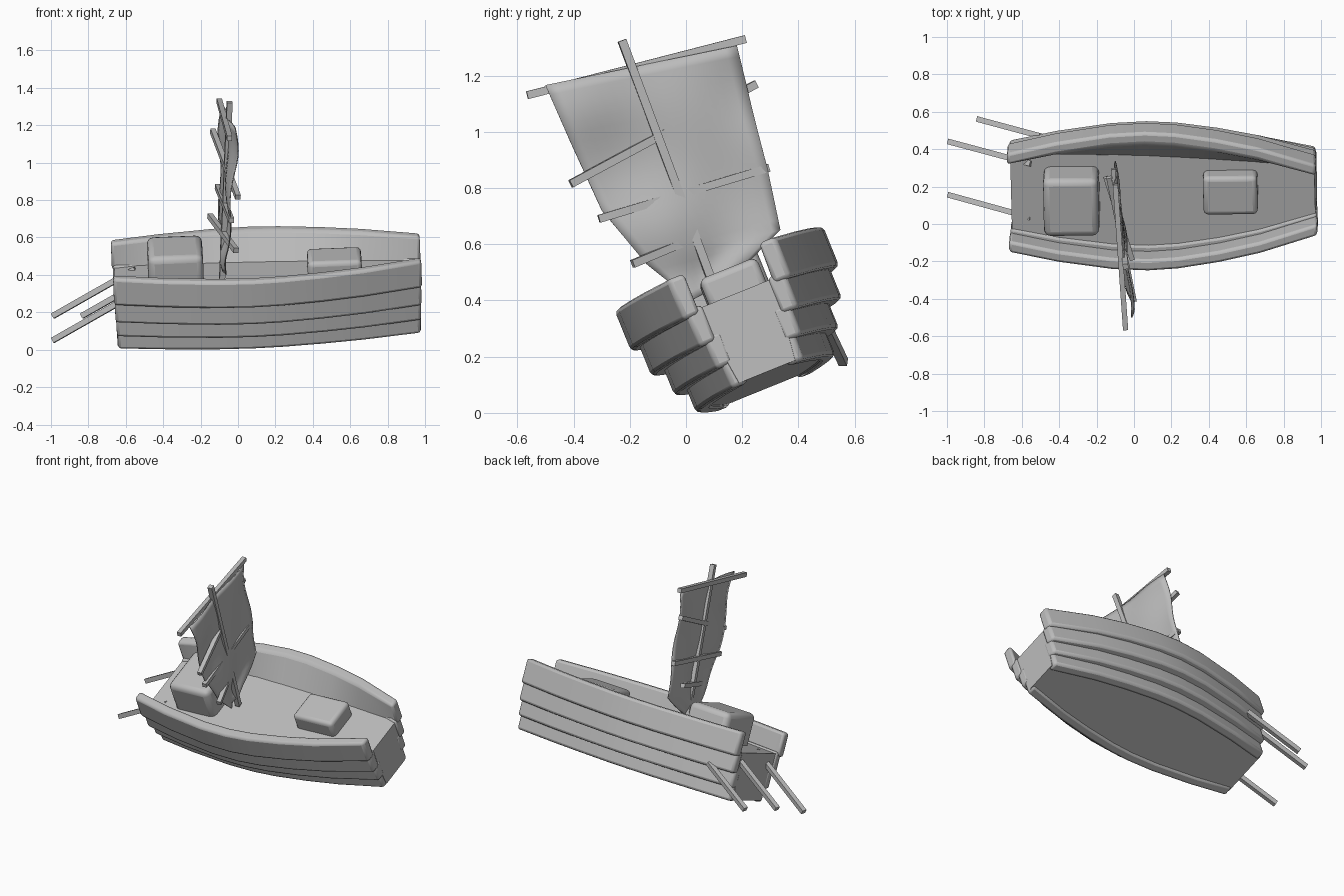
import bpy, bmesh, math
from mathutils import Vector, Matrix

old = bpy.data.objects.get("Cube")
if old:
    bpy.data.objects.remove(old, do_unlink=True)

grey = bpy.data.materials.new("weathered_grey")
grey.use_nodes = True
GREY = (0.5, 0.5, 0.5, 1)
grey.diffuse_color = GREY
grey.node_tree.nodes["Principled BSDF"].inputs["Base Color"].default_value = GREY
parts = []

# Heeled and slightly pitched frame of the stranded hull
fore = Vector((1.63, 0.015, 0.065)).normalized()
side = Vector((0, -0.375, 0.927)).cross(fore).normalized()
up = fore.cross(side)
HULL = Matrix((fore, side, up)).transposed().to_4x4()
HULL.translation = (0.16, 0.281, 0.114)

# Half width of the top plank along the hull, stern to bow
STATIONS = [(-0.82, 0.285), (-0.56, 0.345), (-0.27, 0.39), (-0.08, 0.4),
            (0.08, 0.39), (0.3, 0.355), (0.52, 0.305), (0.83, 0.205)]


def add_object(name, bm, matrix=None, bevel=0.0, segments=2):
    bmesh.ops.recalc_face_normals(bm, faces=bm.faces)
    mesh = bpy.data.meshes.new(name)
    bm.to_mesh(mesh)
    bm.free()
    mesh.materials.append(grey)
    obj = bpy.data.objects.new(name, mesh)
    bpy.context.collection.objects.link(obj)
    if matrix:
        obj.matrix_world = matrix
    if bevel:
        mod = obj.modifiers.new("soft_edges", "BEVEL")
        mod.width, mod.segments = bevel, segments
        mod.limit_method = "ANGLE"
        mod.angle_limit = math.radians(40)
    parts.append(obj)
    return obj


def loft(name, sections, bevel=0.0):
    """Skin a list of closed cross sections and cap both ends."""
    bm = bmesh.new()
    rings = [[bm.verts.new(p) for p in ring] for ring in sections]
    n = len(rings[0])
    for a, b in zip(rings, rings[1:]):
        for i in range(n):
            j = (i + 1) % n
            bm.faces.new((a[i], a[j], b[j], b[i]))
    bm.faces.new(rings[0])
    bm.faces.new(rings[-1])
    return add_object(name, bm, HULL, bevel)


def box(name, center, size, bevel):
    bm = bmesh.new()
    bmesh.ops.create_cube(bm, size=1)
    bmesh.ops.scale(bm, vec=size, verts=bm.verts)
    bmesh.ops.translate(bm, vec=center, verts=bm.verts)
    return add_object(name, bm, HULL, bevel, 3)


def bar(name, a, b, thick=0.03):
    """Square timber from a to b."""
    a, b = Vector(a), Vector(b)
    bm = bmesh.new()
    bmesh.ops.create_cube(bm, size=1)
    bmesh.ops.scale(bm, vec=(thick, thick, (b - a).length), verts=bm.verts)
    turn = (b - a).to_track_quat("Z", "Y").to_matrix().to_4x4()
    return add_object(name, bm, Matrix.Translation((a + b) / 2) @ turn)


# Hull core with deck, bottom and flat ends
core = []
for u, half in STATIONS:
    low, high, x = half * 0.67 - 0.03, half - 0.06, u * 0.985
    core.append([(x, -low, 0), (x, low, 0), (x, high, 0.3), (x, -high, 0.3)])
loft("hull_core", core)

# Overlapping side planks: width ratio, bottom, top
PLANKS = [(1.0, 0.28, 0.435), (0.915, 0.17, 0.31), (0.79, 0.075, 0.2), (0.67, -0.01, 0.11)]
for sign, label in ((-1, "right"), (1, "left")):
    for k, (ratio, bottom, top) in enumerate(PLANKS):
        rings = []
        for u, half in STATIONS:
            out = half * ratio
            inner = foot = out - 0.065
            # The left bulwark slopes inwards to the deck
            if k == 0 and sign > 0:
                foot = min(inner, 0.24 - 0.06 * (u + 0.82))
            x = u * (1 - 0.006 * k)
            rings.append([(x, sign * v, w) for v, w in
                          ((out, bottom), (out, top), (inner, top), (foot, bottom))])
        loft(f"{label}_plank_{k + 1}", rings, 0.016)

# Deck cargo
box("large_crate", (-0.482, -0.01, 0.38), (0.295, 0.33, 0.24), 0.035)
box("small_crate", (0.368, 0.015, 0.34), (0.29, 0.22, 0.13), 0.025)

# Mast and crooked yards
FOOT, HEAD = Vector((-0.085, 0.125, 0.38)), Vector((-0.045, -0.228, 1.325))
bar("mast", FOOT, HEAD, 0.03)
YARDS = [((-0.045, -0.565, 1.13), (-0.1, 0.212, 1.33)),
         ((0.0, -0.41, 0.815), (-0.135, 0.25, 1.17)),
         ((-0.035, -0.31, 0.69), (-0.11, 0.295, 0.872)),
         ((-0.01, -0.19, 0.53), (-0.15, 0.25, 0.715))]
for k, (a, b) in enumerate(YARDS):
    bar(f"yard_{k + 1}", a, b, 0.028)

# Tattered sail: left and right edge points from top to bottom
EDGES = [((-0.5, 1.165), (0.18, 1.307)), ((-0.41, 0.96), (0.235, 1.08)),
         ((-0.3, 0.72), (0.29, 0.87)), ((-0.14, 0.53), (0.335, 0.65)),
         ((0.02, 0.4), (0.15, 0.47))]
ROWS, COLS = 24, 16
bm = bmesh.new()
grid = []
for r in range(ROWS + 1):
    t = r / ROWS * (len(EDGES) - 1)
    k = min(int(t), len(EDGES) - 2)
    left, right = [Vector(EDGES[k][e]).lerp(Vector(EDGES[k + 1][e]), t - k) for e in (0, 1)]
    row = []
    for c in range(COLS + 1):
        s = c / COLS
        y, z = left.lerp(right, s)
        mast_point = FOOT.lerp(HEAD, (z - FOOT.z) / (HEAD.z - FOOT.z))
        belly = 0.014 * math.sin(math.pi * t) * math.sin(3 * s + 1) + 0.008 * math.sin(9 * s + 2 * t)
        row.append(bm.verts.new((mast_point.x - 0.11 * (y - mast_point.y) + belly, y, z)))
    grid.append(row)
for a, b in zip(grid, grid[1:]):
    for i in range(COLS):
        bm.faces.new((a[i], a[i + 1], b[i + 1], b[i]))
sail = add_object("sail", bm)
sail.modifiers.new("cloth_thickness", "SOLIDIFY").thickness = 0.006

# Oars trailing from the stern
OARS = [((-0.99, 0.44, 0.18), (-0.55, 0.322, 0.43)),
        ((-0.99, 0.155, 0.05), (-0.55, 0.034, 0.3)),
        ((-0.835, 0.56, 0.18), (-0.5, 0.47, 0.37))]
for k, (a, b) in enumerate(OARS):
    bar(f"oar_{k + 1}", a, b, 0.03)

# Smooth shading with crisp edges
bpy.ops.object.select_all(action="DESELECT")
for obj in parts:
    obj.select_set(True)
bpy.context.view_layer.objects.active = parts[0]
bpy.ops.object.shade_smooth_by_angle(angle=math.radians(35))
